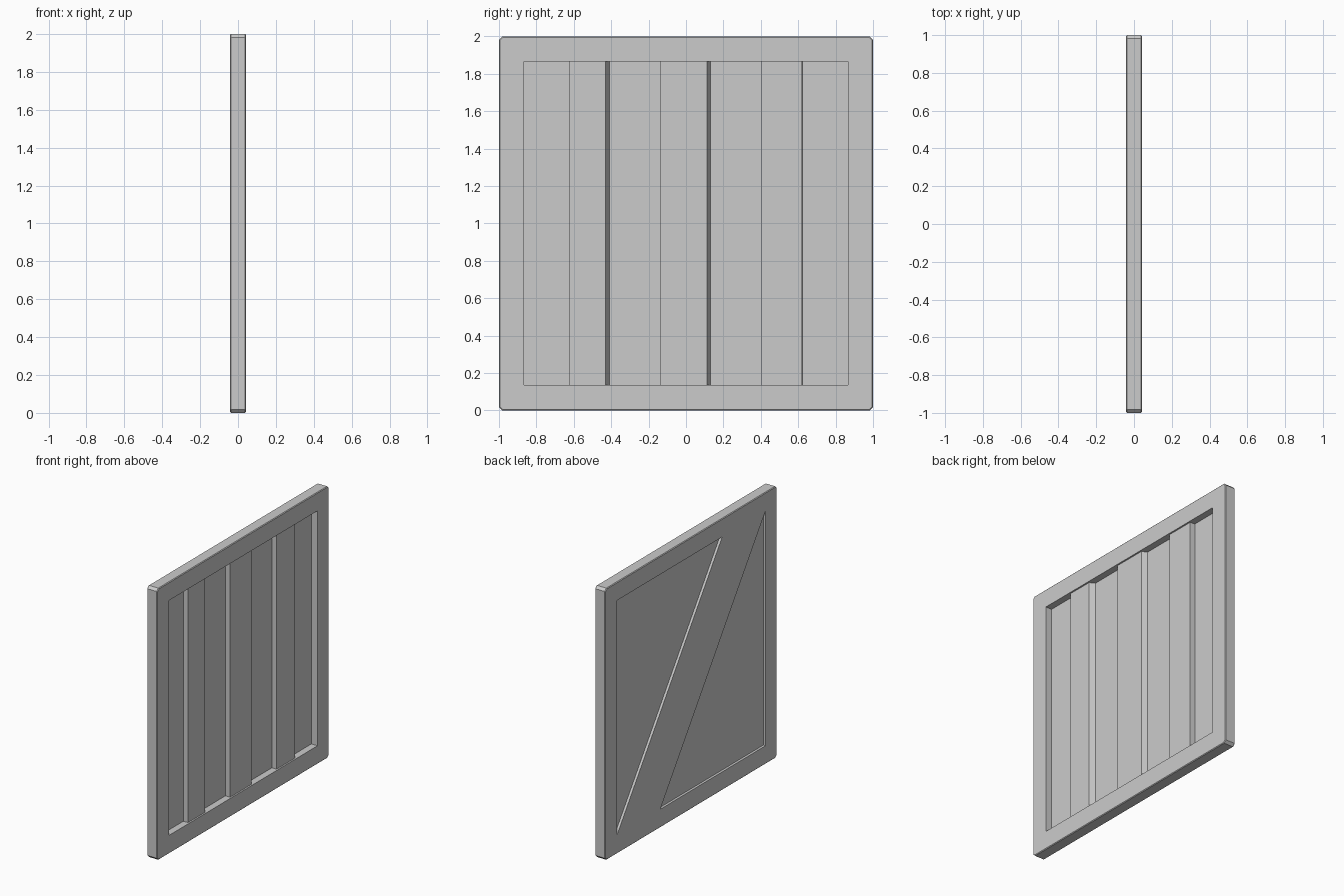
import bpy, bmesh

if "Cube" in bpy.data.objects:
    bpy.data.objects.remove(bpy.data.objects["Cube"])

T = 0.0425           # half thickness of the frame
IN = 0.865           # half size of the inner opening
BACK = -T + 0.018    # rear face of the infill panel
DEEP = T - 0.05      # valley of the corrugation
RIDGE = T - 0.012    # crest of the corrugation


def finish(name, bm):
    bmesh.ops.recalc_face_normals(bm, faces=bm.faces)
    mesh = bpy.data.meshes.new(name)
    bm.to_mesh(mesh)
    bm.free()
    ob = bpy.data.objects.new(name, mesh)
    bpy.context.collection.objects.link(ob)
    return ob


def prism(name, points, direction):
    """Extrude a closed polygon along a direction."""
    bm = bmesh.new()
    face = bm.faces.new([bm.verts.new(p) for p in points])
    new = bmesh.ops.extrude_face_region(bm, geom=[face], use_keep_orig=True)["geom"]
    verts = [g for g in new if isinstance(g, bmesh.types.BMVert)]
    bmesh.ops.translate(bm, vec=direction, verts=verts)
    return finish(name, bm)


def square_ring(bm, x, h, c):
    """Square of half size h with corners cut by c, in the plane x."""
    k = h - c
    pts = [(k, -h), (h, -k), (h, k), (k, h), (-k, h), (-h, k), (-h, -k), (-k, -h)]
    return [bm.verts.new((x, y, z + 1)) for y, z in pts]


# Square outer frame with chamfered corners and thin edge bevels
bm = bmesh.new()
b = 0.005
rings = [square_ring(bm, *r) for r in (
    (T, 1 - b, 0.015), (T - b, 1, 0.018), (-T + b, 1, 0.018),
    (-T, 1 - b, 0.015), (-T, IN, 0), (T, IN, 0))]
for i, ring in enumerate(rings):
    nxt = rings[(i + 1) % len(rings)]
    for j in range(8):
        k = (j + 1) % 8
        bm.faces.new((ring[j], ring[k], nxt[k], nxt[j]))
bmesh.ops.remove_doubles(bm, verts=bm.verts, dist=1e-5)
finish("frame", bm)

# Corrugated infill panel: each ridge has a square side and a slightly sloped side
profile = [(BACK, IN), (BACK, -IN), (DEEP, -IN)]
for start, end, slope in ((-0.625, -0.43, 0.02), (-0.135, 0.113, 0.018), (0.405, 0.62, 0.002)):
    profile += [(DEEP, start), (RIDGE, start), (RIDGE, end), (DEEP, end + slope)]
profile.append((DEEP, IN))
prism("corrugated_panel", [(x, y, 1 - IN) for x, y in profile], (0, 0, 2 * IN))

# Diagonal brace across the rear, flush with the frame
brace = [(IN, 1 - IN), (0.36, 1 - IN), (-IN, 1 + IN), (-0.36, 1 + IN)]
prism("diagonal_brace", [(-T, y, z) for y, z in brace], (BACK + T, 0, 0))
